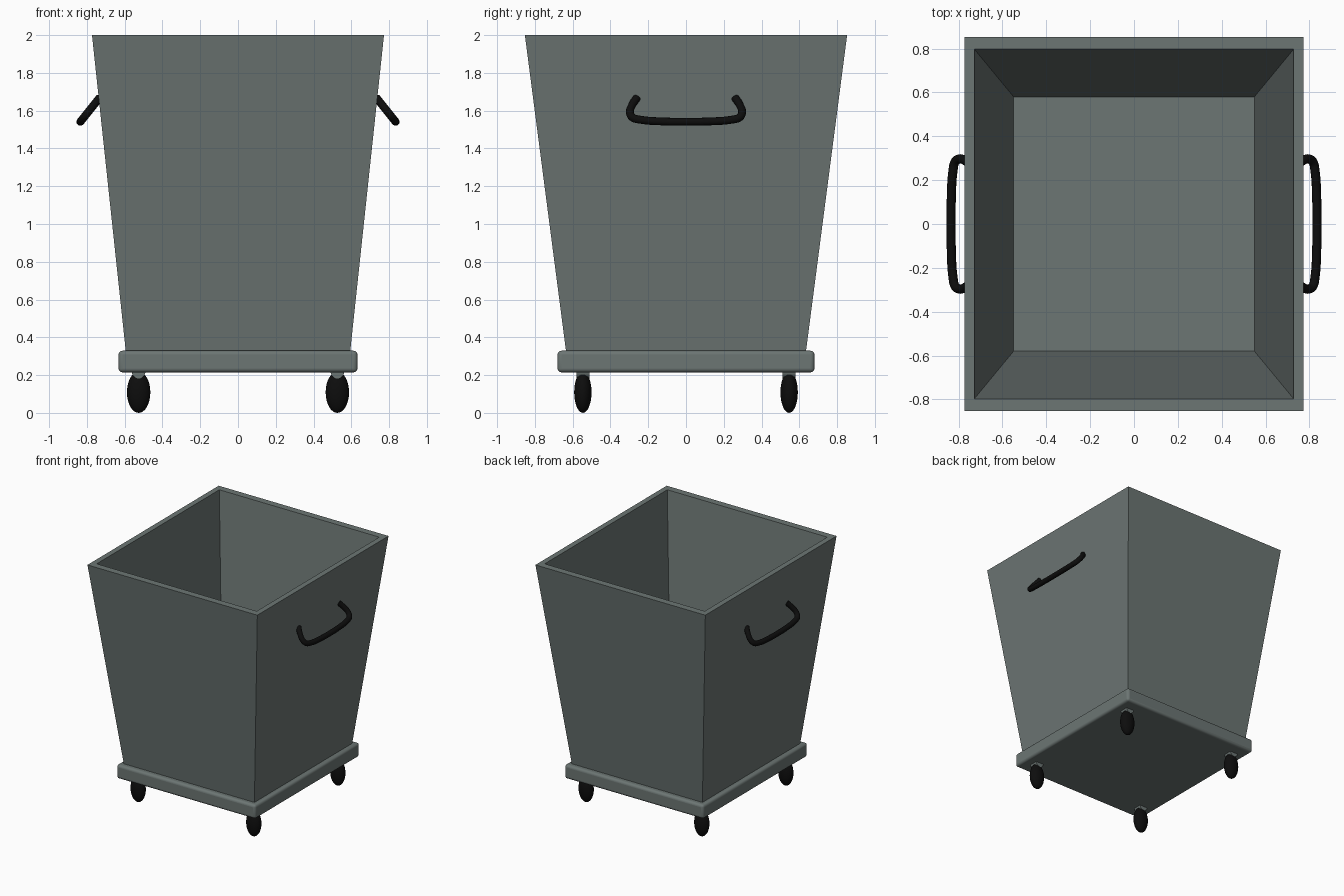
import bpy, bmesh
from mathutils import Vector
from math import radians

cube = bpy.data.objects.get("Cube")
if cube:
    bpy.data.objects.remove(cube, do_unlink=True)


def make_material(name, rgb):
    mat = bpy.data.materials.new(name)
    mat.use_nodes = True
    color = (*rgb, 1.0)
    mat.diffuse_color = color
    mat.node_tree.nodes["Principled BSDF"].inputs["Base Color"].default_value = color
    return mat


grey = make_material("grey_green", (0.15, 0.18, 0.173))
black = make_material("black_rubber", (0.004, 0.004, 0.004))


def finish(obj, name, mat, smooth=True):
    obj.name = obj.data.name = name
    obj.data.materials.append(mat)
    if smooth:
        bpy.ops.object.select_all(action='DESELECT')
        obj.select_set(True)
        bpy.context.view_layer.objects.active = obj
        bpy.ops.object.shade_smooth_by_angle(angle=radians(35))
    return obj


# Tapered open bin: rectangular rings skinned from outer foot over the rim to the floor
rings = [(0.594, 0.635, 0.325), (0.773, 0.853, 2.0),
         (0.728, 0.797, 2.0), (0.549, 0.58, 0.335)]
bm = bmesh.new()
loops = [[bm.verts.new((sx * x, sy * y, z)) for sx, sy in ((-1, -1), (1, -1), (1, 1), (-1, 1))]
         for x, y, z in rings]
for low, high in zip(loops, loops[1:]):
    for i in range(4):
        j = (i + 1) % 4
        bm.faces.new((low[i], low[j], high[j], high[i]))
bm.faces.new(loops[-1])
bm.faces.new(reversed(loops[0]))
bmesh.ops.recalc_face_normals(bm, faces=bm.faces)
mesh = bpy.data.meshes.new("bin_body")
bm.to_mesh(mesh)
bm.free()
body = bpy.data.objects.new("bin_body", mesh)
bpy.context.collection.objects.link(body)
finish(body, "bin_body", grey, smooth=False)

# Rounded base slab
bpy.ops.mesh.primitive_cube_add(size=1, location=(0, 0, 0.272))
base = bpy.context.object
base.scale = (1.265, 1.36, 0.114)
bpy.ops.object.transform_apply(location=False, rotation=False, scale=True)
bevel = base.modifiers.new("rounded_edges", 'BEVEL')
bevel.width = 0.02
bevel.segments = 4
finish(base, "base_slab", grey)

# Casters: oval wheel with a short axle block under each corner
for sx, side in ((1, "left"), (-1, "right")):
    for sy, end in ((1, "back"), (-1, "front")):
        x, y = sx * 0.526, sy * 0.546
        bpy.ops.mesh.primitive_uv_sphere_add(segments=32, ring_count=16, radius=1,
                                             location=(x, y, 0.109))
        wheel = bpy.context.object
        wheel.scale = (0.062, 0.046, 0.109)
        finish(wheel, f"wheel_{end}_{side}", black)
        bpy.ops.mesh.primitive_cylinder_add(vertices=24, radius=0.036, depth=0.07,
                                            location=(x, y, 0.218),
                                            rotation=(radians(90), 0, 0))
        finish(bpy.context.object, f"wheel_mount_{end}_{side}", grey)

# Bent tube handles, sloping outwards and down from the side walls
half = [(0.26, 1.668), (0.285, 1.63), (0.297, 1.59), (0.283, 1.564), (0.24, 1.552), (0.12, 1.543)]
path = half + [(0, 1.541)] + [(-y, z) for y, z in reversed(half)]
for sx, side in ((1, "left"), (-1, "right")):
    curve = bpy.data.curves.new("handle", 'CURVE')
    curve.dimensions = '3D'
    curve.bevel_depth = 0.021
    curve.bevel_resolution = 4
    curve.resolution_u = 6
    curve.use_fill_caps = True
    spline = curve.splines.new('BEZIER')
    spline.bezier_points.add(len(path) - 1)
    for point, (y, z) in zip(spline.bezier_points, path):
        point.co = Vector((sx * (0.733 + (1.668 - z) * 0.8), y, z))
        point.handle_left_type = point.handle_right_type = 'AUTO'
    handle = bpy.data.objects.new("handle", curve)
    bpy.context.collection.objects.link(handle)
    bpy.ops.object.select_all(action='DESELECT')
    handle.select_set(True)
    bpy.context.view_layer.objects.active = handle
    bpy.ops.object.convert(target='MESH')
    finish(bpy.context.object, f"handle_{side}", black)
